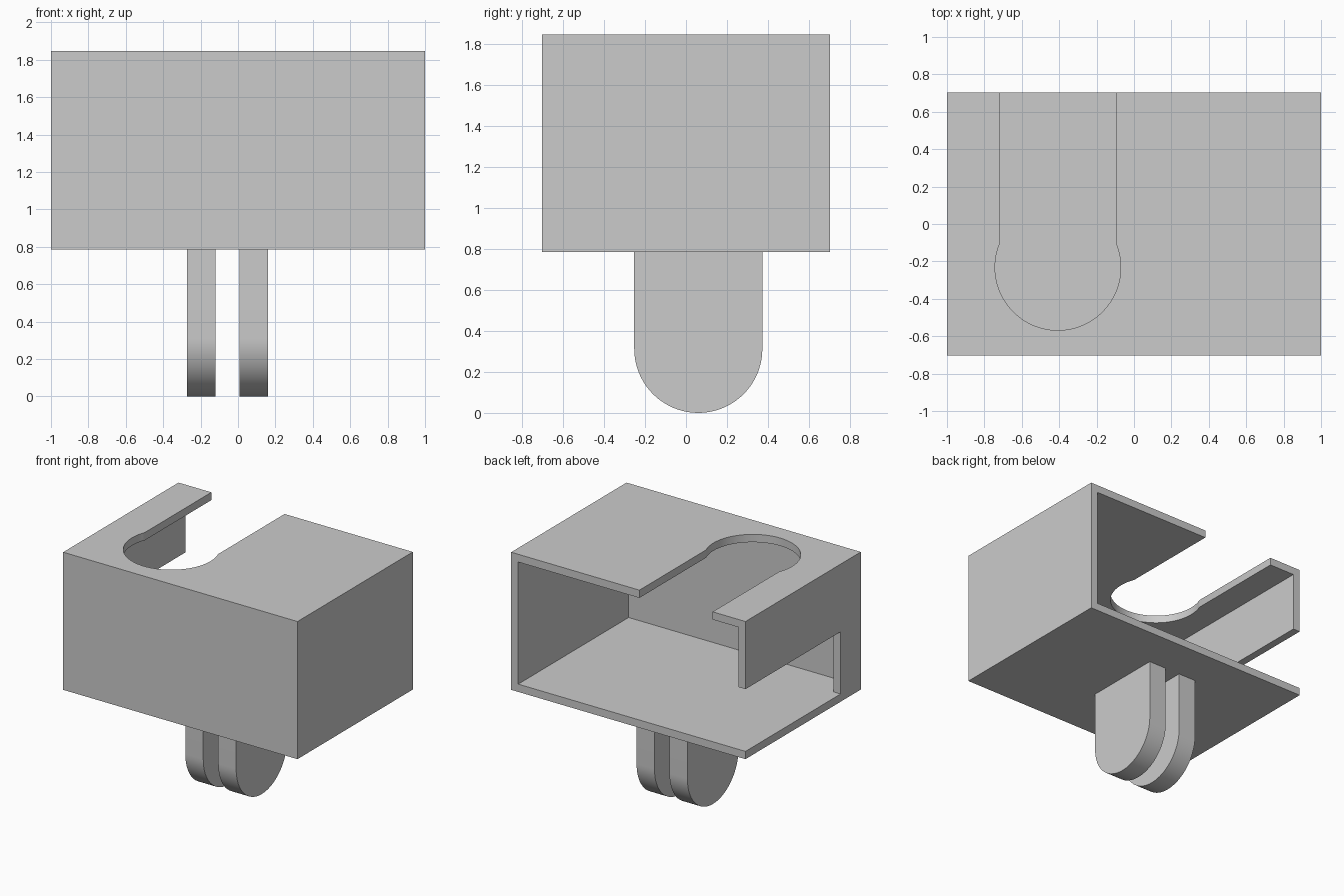
import bpy
import bmesh
from math import radians, sin, cos, asin, pi
from mathutils import Vector

cube = bpy.data.objects.get("Cube")
if cube:
    bpy.data.objects.remove(cube, do_unlink=True)

# Single grey plastic colour
GREY = (0.6, 0.6, 0.6, 1)
grey = bpy.data.materials.new("grey plastic")
grey.use_nodes = True
grey.diffuse_color = GREY
grey.node_tree.nodes["Principled BSDF"].inputs["Base Color"].default_value = GREY


def prism(name, outline, depth):
    """Extrude a closed outline of 3D points along a depth vector."""
    bm = bmesh.new()
    face = bm.faces.new([bm.verts.new(p) for p in outline])
    ext = bmesh.ops.extrude_face_region(bm, geom=[face], use_keep_orig=True)
    moved = [g for g in ext["geom"] if isinstance(g, bmesh.types.BMVert)]
    bmesh.ops.translate(bm, verts=moved, vec=Vector(depth))
    bmesh.ops.recalc_face_normals(bm, faces=bm.faces)
    mesh = bpy.data.meshes.new(name)
    bm.to_mesh(mesh)
    bm.free()
    mesh.materials.append(grey)
    obj = bpy.data.objects.new(name, mesh)
    bpy.context.collection.objects.link(obj)
    return obj


def box(name, x0, x1, y0, y1, z0, z1):
    base = [(x0, y0, z0), (x1, y0, z0), (x1, y1, z0), (x0, y1, z0)]
    return prism(name, base, (0, 0, z1 - z0))


def select(obj):
    bpy.ops.object.select_all(action="DESELECT")
    obj.select_set(True)
    bpy.context.view_layer.objects.active = obj


def cut(target, cutter):
    """Subtract a cutter and discard it."""
    cutter.hide_render = True
    mod = target.modifiers.new("cut", "BOOLEAN")
    mod.operation = "DIFFERENCE"
    mod.solver = "EXACT"
    mod.object = cutter
    select(target)
    bpy.ops.object.modifier_apply(modifier=mod.name)
    bpy.data.objects.remove(cutter, do_unlink=True)


def arc(a0, a1, steps):
    return [a0 + (a1 - a0) * i / steps for i in range(steps + 1)]


WALL = 0.06
HALF_Y = 0.703
BASE, TOP = 0.785, 1.847
BACK = HALF_Y + 0.1

# Housing, hollow and open at the back
housing = box("housing", -1, 1, -HALF_Y, HALF_Y, BASE, TOP)
cut(housing, box("cavity", -1 + WALL, 1 - WALL, -HALF_Y + WALL, BACK,
                 BASE + WALL, TOP - WALL))

# Side window, running from near the front out through the back
cut(housing, box("side_window", -1.1, -0.9, -0.457, BACK, BASE + WALL, 1.325))

# Keyhole slot in the roof
cx, cy, radius, half = -0.407, -0.232, 0.336, 0.3125
meet = asin(half / radius)
keyhole = [(cx + radius * sin(a), cy + radius * cos(a), TOP - 0.2)
           for a in arc(meet, 2 * pi - meet, 64)]
keyhole += [(cx - half, BACK, TOP - 0.2), (cx + half, BACK, TOP - 0.2)]
cut(housing, prism("roof_slot", keyhole, (0, 0, 0.4)))

# Two round-ended mounting tabs below the floor
ty, tr = 0.06, 0.3125
for name, x in (("right_mount_tab", -0.273), ("left_mount_tab", 0.008)):
    outline = [(x, ty + tr * cos(a), tr + tr * sin(a)) for a in arc(pi, 2 * pi, 40)]
    outline += [(x, ty + tr, BASE), (x, ty - tr, BASE)]
    prism(name, outline, (0.153, 0, 0))

for obj in bpy.context.collection.objects:
    if obj.type == "MESH":
        select(obj)
        bpy.ops.object.shade_smooth_by_angle(angle=radians(30))
